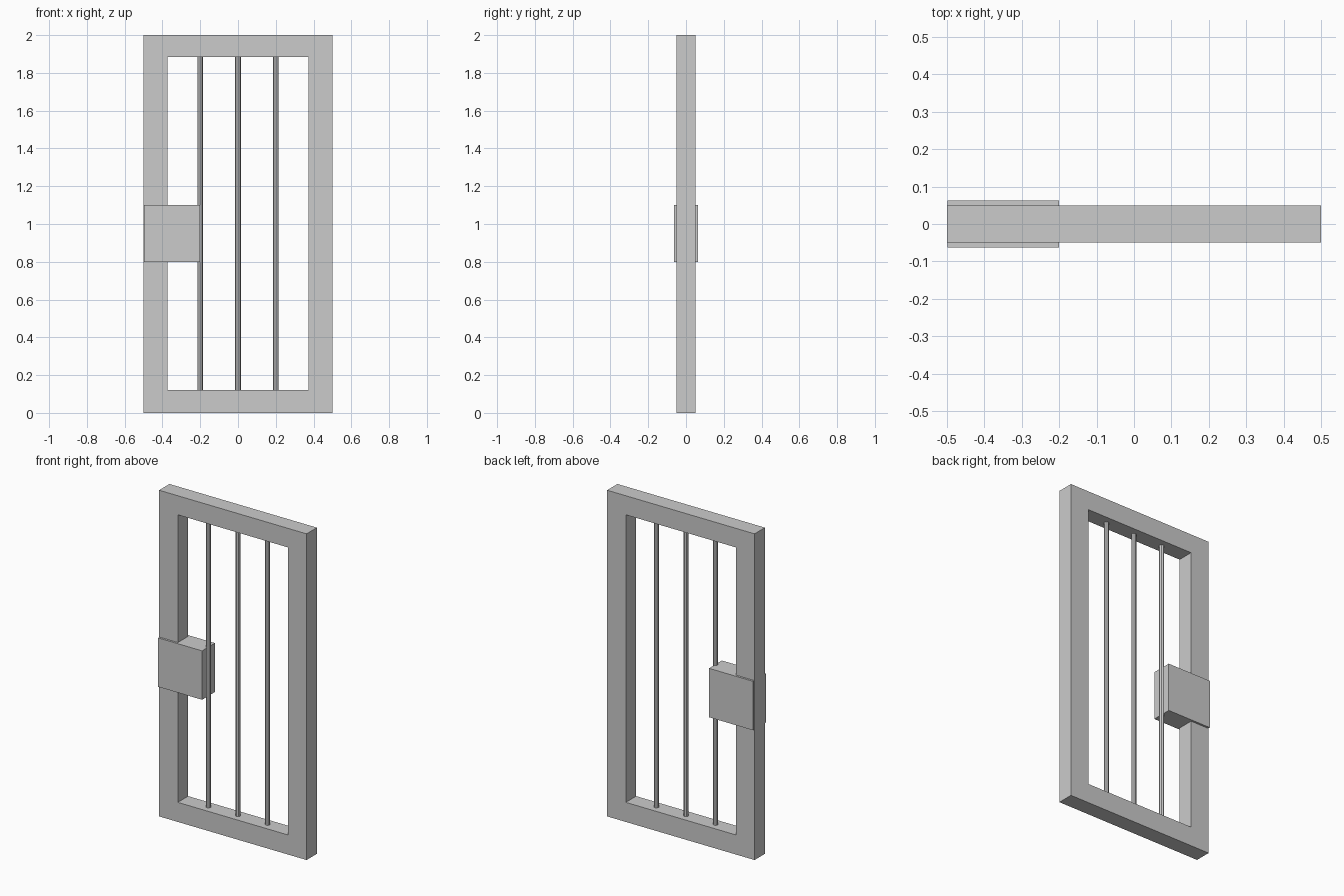
import bpy, bmesh
from mathutils import Matrix

if "Cube" in bpy.data.objects:
    bpy.data.objects.remove(bpy.data.objects["Cube"])


def make_object(name, bm):
    bmesh.ops.recalc_face_normals(bm, faces=bm.faces)
    mesh = bpy.data.meshes.new(name)
    bm.to_mesh(mesh)
    bm.free()
    obj = bpy.data.objects.new(name, mesh)
    bpy.context.collection.objects.link(obj)
    return obj


def rect(bm, x, z0, z1, y):
    return [bm.verts.new((px, y, pz)) for px, pz in ((-x, z0), (x, z0), (x, z1), (-x, z1))]


# Door frame: rectangular ring extruded through its thickness
bm = bmesh.new()
outer = rect(bm, 0.5, 0.0, 2.0, -0.05)
inner = rect(bm, 0.373, 0.12, 1.883, -0.05)
ring = []
for i in range(4):
    j = (i + 1) % 4
    ring.append(bm.faces.new((outer[i], outer[j], inner[j], inner[i])))
ext = bmesh.ops.extrude_face_region(bm, geom=ring, use_keep_orig=True)
bmesh.ops.translate(bm, vec=(0, 0.1, 0),
                    verts=[v for v in ext["geom"] if isinstance(v, bmesh.types.BMVert)])
make_object("door_frame", bm)

# Vertical bars, ends set slightly into the frame
for name, x in (("bar_left", -0.2), ("bar_middle", 0.0), ("bar_right", 0.2)):
    bm = bmesh.new()
    bmesh.ops.create_cone(bm, cap_ends=True, segments=8, radius1=0.015, radius2=0.015,
                          depth=1.783, matrix=Matrix.Translation((x, 0, 1.0015)))
    make_object(name, bm)

# Lock box, wrapping the left upright and standing proud on both faces
bm = bmesh.new()
bmesh.ops.create_cube(bm, size=1.0, matrix=Matrix.Translation((-0.349, 0, 0.95))
                      @ Matrix.Diagonal((0.298, 0.125, 0.3, 1)))
make_object("lock_box", bm)
